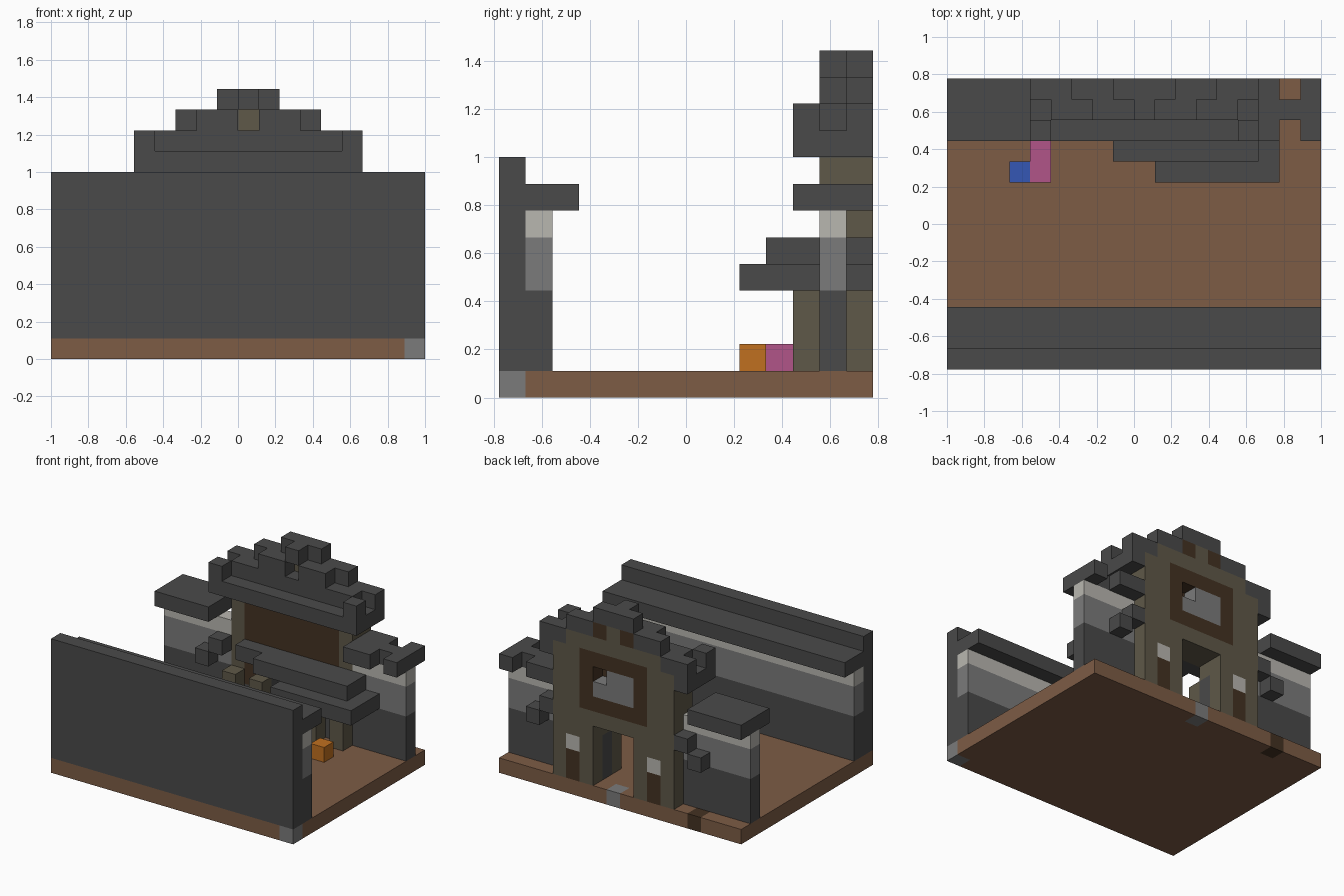
import bpy
import bmesh
from mathutils import Vector

cube = bpy.data.objects.get("Cube")
if cube:
    bpy.data.objects.remove(cube, do_unlink=True)

COLOURS = {
    "charcoal": (.068, .068, .068),
    "soil": (.205, .107, .06),
    "stone": (.114, .098, .065),
    "grey": (.198, .198, .198),
    "pale": (.485, .474, .434),
    "dark_wood": (.058, .032, .016),
    "orange": (.527, .162, .014),
    "pink": (.44, .091, .25),
    "blue": (.036, .095, .462),
}
materials = {}
for name, rgb in COLOURS.items():
    mat = bpy.data.materials.new(name)
    mat.use_nodes = True
    mat.diffuse_color = (*rgb, 1)
    mat.node_tree.nodes["Principled BSDF"].inputs["Base Color"].default_value = (*rgb, 1)
    materials[name] = mat

WIDTH, DEPTH = 18, 14
UNIT = 2 / WIDTH
cells = {}


def fill(part, colour, xs, ys, zs):
    """Fill an inclusive block of cells; a part of None carves them away."""
    for x in range(xs[0], xs[-1] + 1):
        for y in range(ys[0], ys[-1] + 1):
            for z in range(zs[0], zs[-1] + 1):
                cells.pop((x, y, z), None)
                if part:
                    cells[x, y, z] = (part, colour)


def pair(part, colour, xs, ys, zs):
    """Fill a block and its mirror image about the gate's centre column."""
    fill(part, colour, xs, ys, zs)
    fill(part, colour, (WIDTH - xs[-1], WIDTH - xs[0]), ys, zs)


ALL = (0, 17)
FRONT, MID, BACK = (11,), (12,), (13,)

# Ground slab with odd stones
fill("ground", "soil", ALL, (0, 13), (0,))
fill("ground", "grey", (17,), (0,), (0,))
fill("ground", "grey", (9,), BACK, (0,))
fill("ground", "dark_wood", (3,), BACK, (0,))


# Banded walls, front and back
def banded_wall(part, row):
    fill(part, "charcoal", ALL, row, (1, 3))
    fill(part, "grey", ALL, row, (4, 5))
    fill(part, "pale", ALL, row, (6,))


banded_wall("front_wall", (1,))
banded_wall("back_wall", MID)
fill("front_wall", "charcoal", ALL, (0,), (1, 8))
fill("front_eave", "charcoal", ALL, (1, 2), (7,))

# Wing roofs
fill("wing_roof", "charcoal", (0, 3), (11, 13), (7,))
fill("wing_roof", "charcoal", (14, 15), (11, 13), (7,))
fill("wing_roof", "charcoal", (16,), MID, (7,))
fill("wing_roof", "charcoal", (17,), (11, 13), (7,))

# Gatehouse core and inner panelling
fill("gate_core", "stone", (5, 13), MID, (4, 8))
fill("gate_core", "dark_wood", (6, 12), MID, (6, 8))

# Gatehouse back face
fill("facade", "stone", (5, 13), BACK, (1, 9))
fill("facade", "stone", (6, 12), BACK, (10,))
fill("facade", "stone", (8, 10), BACK, (11,))
pair("facade", "dark_wood", (8,), BACK, (11,))
pair("facade", "dark_wood", (6,), BACK, (1, 2))
pair("facade", "pale", (6,), BACK, (3,))

# Large framed window with one missing pane
fill("window", "dark_wood", (7, 11), BACK, (6, 9))
fill("window", "grey", (8, 10), BACK, (7, 8))
fill(None, None, (10,), BACK, (8,))

# Inner piers and doorway
pair("pier", "stone", (5,), FRONT, (1, 3))
pair("pier", "stone", (7,), FRONT, (1, 3))
pair("pier", "dark_wood", (6,), MID, (3, 4))
fill(None, None, (8, 10), (12, 13), (1, 4))

# Lower stepped eaves
fill("lower_eave", "charcoal", (6, 14), FRONT, (5,))
fill("lower_eave", "charcoal", (8, 14), (10,), (5,))
fill("lower_eave", "charcoal", (10, 15), (9, 10), (4,))
pair("lower_eave", "charcoal", (4,), (11, 13), (5,))
pair("lower_eave", "charcoal", (3,), (11, 13), (4,))

# Upper stepped roof
fill("upper_roof", "charcoal", (5, 13), FRONT, (9,))
pair("upper_roof", "charcoal", (4,), FRONT, (9, 10))
fill("upper_roof", "charcoal", (4, 14), MID, (9,))
fill("upper_roof", "charcoal", (5, 13), MID, (10,))
pair("upper_roof", "charcoal", (7, 8), MID, (11,))
fill("upper_roof", "charcoal", (9,), MID, (12,))
pair("upper_roof", "charcoal", (4,), BACK, (9, 10))
pair("upper_roof", "charcoal", (5,), BACK, (10,))
pair("upper_roof", "charcoal", (6, 7), BACK, (11,))
fill("upper_roof", "charcoal", (8, 10), BACK, (12,))

# Small coloured crates
fill("blue_crate", "blue", (3,), (9,), (1,))
fill("pink_crate", "pink", (4,), (9, 10), (1,))
fill("orange_crate", "orange", (13,), (9,), (1,))


# Turn the filled cells into one clean shell per part
def build(part):
    names = sorted({c for p, c in cells.values() if p == part})
    bm = bmesh.new()
    for cell, (owner, colour) in cells.items():
        if owner != part:
            continue
        for axis in range(3):
            for side in (0, 1):
                near = list(cell)
                near[axis] += 2 * side - 1
                if tuple(near) in cells:
                    continue
                u, v = (axis + 1) % 3, (axis + 2) % 3
                corners = []
                for a, b in ((0, 0), (1, 0), (1, 1), (0, 1)):
                    p = Vector(cell)
                    p[axis] += side
                    p[u] += a
                    p[v] += b
                    p -= Vector((WIDTH / 2, DEPTH / 2, 0))
                    corners.append(bm.verts.new(p * UNIT))
                if not side:
                    corners.reverse()
                bm.faces.new(corners).material_index = names.index(colour)
    bmesh.ops.remove_doubles(bm, verts=bm.verts, dist=UNIT / 100)
    bmesh.ops.dissolve_limit(bm, angle_limit=.01, verts=bm.verts, edges=bm.edges,
                             delimit={"MATERIAL"})
    mesh = bpy.data.meshes.new(part)
    bm.to_mesh(mesh)
    bm.free()
    for name in names:
        mesh.materials.append(materials[name])
    bpy.context.collection.objects.link(bpy.data.objects.new(part, mesh))


for part in sorted({p for p, c in cells.values()}):
    build(part)
